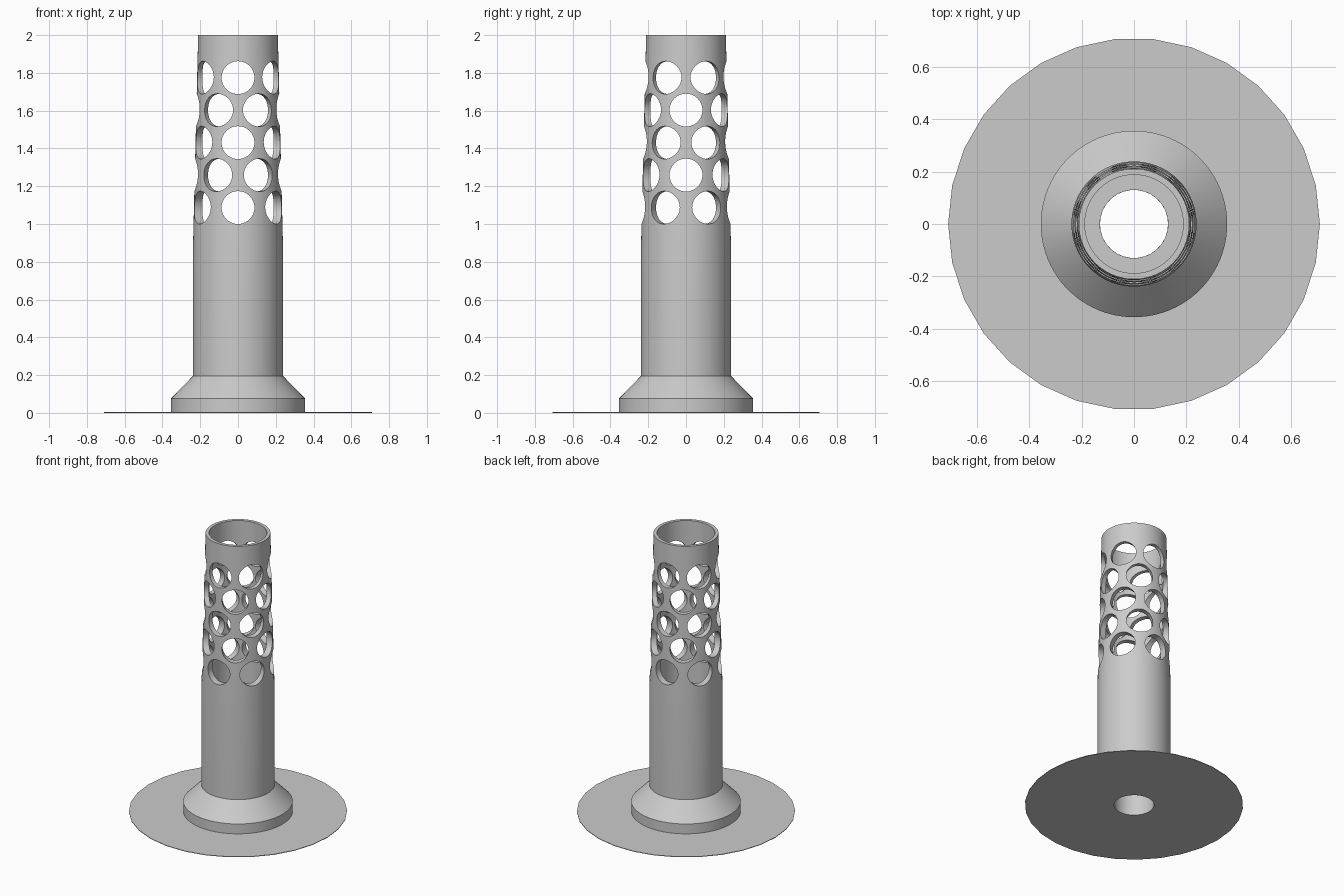
import bpy
import bmesh
import math
from mathutils import Matrix

cube = bpy.data.objects.get("Cube")
if cube:
    bpy.data.objects.remove(cube, do_unlink=True)

grey = bpy.data.materials.new("plain grey")
grey.use_nodes = True
colour = (0.6, 0.6, 0.6, 1)
grey.diffuse_color = colour
grey.node_tree.nodes["Principled BSDF"].inputs["Base Color"].default_value = colour


def add_object(name, bm):
    bmesh.ops.recalc_face_normals(bm, faces=bm.faces)
    mesh = bpy.data.meshes.new(name)
    bm.to_mesh(mesh)
    bm.free()
    mesh.materials.append(grey)
    obj = bpy.data.objects.new(name, mesh)
    bpy.context.collection.objects.link(obj)
    return obj


def lathe(name, profile, sides):
    """Revolve a closed (radius, height) profile around z."""
    bm = bmesh.new()
    rings = []
    for i in range(sides):
        a = math.tau * i / sides
        rings.append([bm.verts.new((r * math.cos(a), r * math.sin(a), z)) for r, z in profile])
    for i in range(sides):
        here, there = rings[i], rings[(i + 1) % sides]
        for j in range(len(profile)):
            k = (j + 1) % len(profile)
            bm.faces.new((here[j], there[j], there[k], here[k]))
    return add_object(name, bm)


# Thin faceted foot plate with the central bore
BORE, PLATE = 0.13, 0.004
lathe("foot_plate", [(BORE, 0), (0.71, 0), (0.71, PLATE), (BORE, PLATE)], 30)

# Flared collar and tapering hollow tube
tube = lathe("tube_body", [
    (BORE, PLATE), (0.356, PLATE), (0.356, 0.075), (0.239, 0.195),
    (0.239, 0.85), (0.211, 2.0), (0.188, 2.0), (0.188, 0.195), (BORE, 0.195),
], 96)

# Staggered rows of round holes
bm = bmesh.new()
for row in range(5):
    z = 1.087 + 0.172 * row
    for i in range(6):
        angle = math.radians(60 * i + (30 if row % 2 == 0 else 0))
        place = (Matrix.Translation((0, 0, z)) @ Matrix.Rotation(angle, 4, 'Z')
                 @ Matrix.Translation((0.235, 0, 0)) @ Matrix.Rotation(math.pi / 2, 4, 'Y'))
        bmesh.ops.create_cone(bm, cap_ends=True, segments=40, radius1=0.087,
                              radius2=0.087, depth=0.14, matrix=place)
cutter = add_object("hole_cutter", bm)
cutter.hide_render = True

cut = tube.modifiers.new("holes", 'BOOLEAN')
cut.operation = 'DIFFERENCE'
cut.solver = 'EXACT'
cut.object = cutter
bpy.ops.object.select_all(action='DESELECT')
tube.select_set(True)
bpy.context.view_layer.objects.active = tube
bpy.ops.object.modifier_apply(modifier=cut.name)
bpy.data.objects.remove(cutter, do_unlink=True)
bpy.ops.object.shade_smooth_by_angle(angle=math.radians(30))
